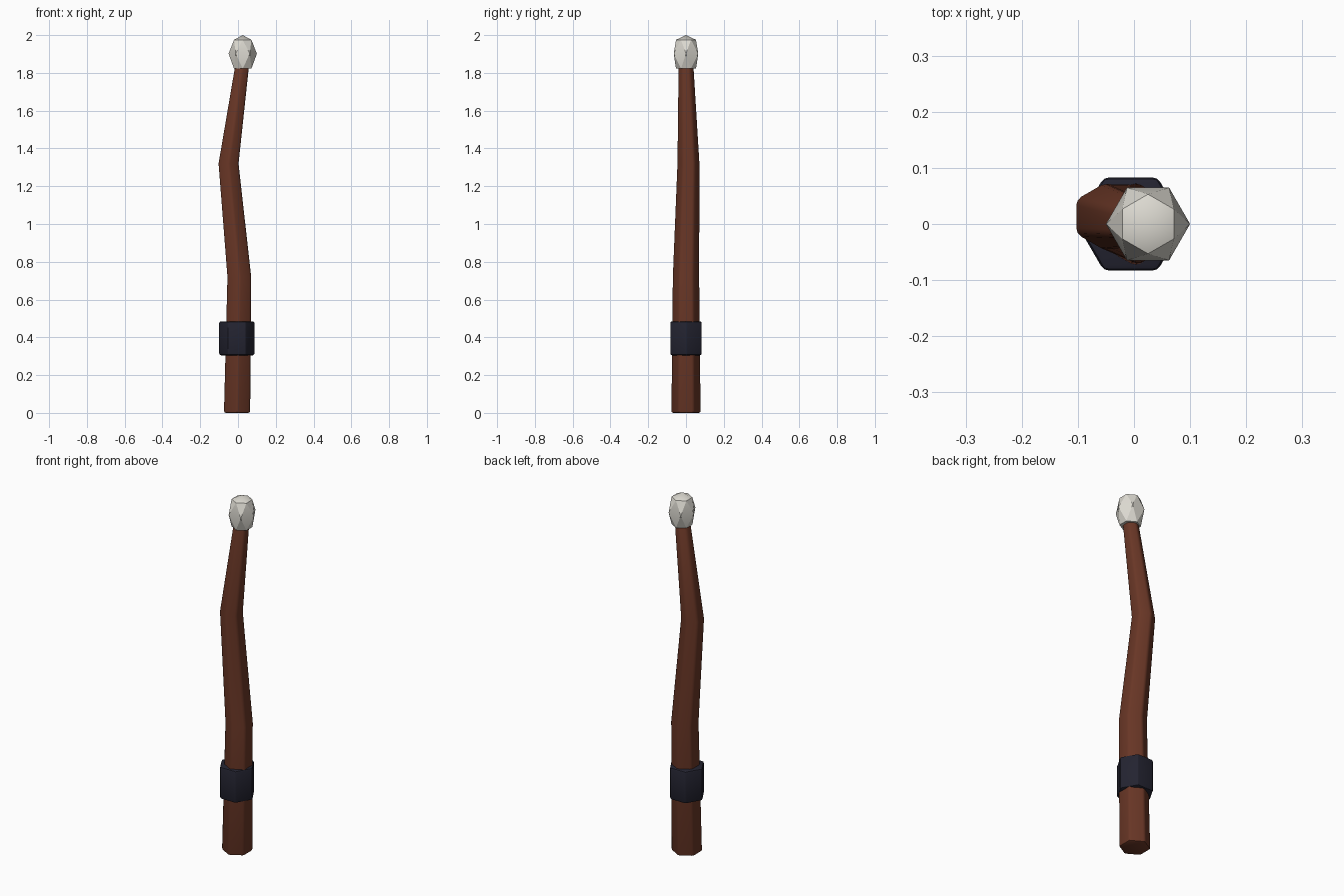
import bpy
import bmesh
import math

if "Cube" in bpy.data.objects:
    bpy.data.objects.remove(bpy.data.objects["Cube"])


def material(name, rgb):
    m = bpy.data.materials.new(name)
    m.diffuse_color = (*rgb, 1)
    m.use_nodes = True
    m.node_tree.nodes["Principled BSDF"].inputs["Base Color"].default_value = m.diffuse_color
    return m


WOOD = material("brown wood", (0.14, 0.037, 0.019))
WRAP = material("dark navy", (0.017, 0.017, 0.03))
GEM = material("off white", (0.72, 0.70, 0.64))


def ring(bm, x, y, z, r, turn):
    """Six vertices around (x, y); turn=0 points along x, 30 along y."""
    return [bm.verts.new((x + r * math.cos(math.radians(60 * i + turn)),
                          y + r * math.sin(math.radians(60 * i + turn)), z))
            for i in range(6)]


def finish(name, bm, mat, bevel=0.0):
    bmesh.ops.recalc_face_normals(bm, faces=bm.faces)
    me = bpy.data.meshes.new(name)
    bm.to_mesh(me)
    bm.free()
    me.materials.append(mat)
    ob = bpy.data.objects.new(name, me)
    bpy.context.collection.objects.link(ob)
    bpy.ops.object.select_all(action='DESELECT')
    ob.select_set(True)
    bpy.context.view_layer.objects.active = ob
    if bevel:
        mod = ob.modifiers.new("rounded edges", 'BEVEL')
        mod.width = bevel
        mod.segments = 2
        mod.limit_method = 'ANGLE'
        mod.angle_limit = math.radians(35)
        bpy.ops.object.modifier_apply(modifier=mod.name)
    bpy.ops.object.shade_smooth_by_angle(angle=math.radians(30))
    return ob


def hex_tube(name, sections, turn, mat, bevel):
    bm = bmesh.new()
    rings = [ring(bm, *s, turn) for s in sections]
    for a, b in zip(rings, rings[1:]):
        for i in range(6):
            j = (i + 1) % 6
            bm.faces.new((a[i], a[j], b[j], b[i]))
    bm.faces.new(rings[0][::-1])
    bm.faces.new(rings[-1])
    return finish(name, bm, mat, bevel)


# Crooked wooden shaft: x, y, z, radius
hex_tube("shaft", [(-0.005, 0, 0.0, 0.080),
                   (0.007, 0, 0.72, 0.0725),
                   (-0.050, 0.013, 1.32, 0.061),
                   (0.022, 0, 1.84, 0.042)], 30, WOOD, 0.010)

# Grip band
hex_tube("grip_band", [(-0.006, 0, 0.305, 0.096),
                       (-0.006, 0, 0.485, 0.096)], 0, WRAP, 0.010)

# Faceted gem: three staggered rings joined by triangles, shallow cap on top
bm = bmesh.new()
gx = 0.025
low = ring(bm, gx, 0, 1.822, 0.053, 30)
mid = ring(bm, gx, 0, 1.902, 0.075, 0)
top = ring(bm, gx, 0, 1.975, 0.053, 30)
apex = bm.verts.new((gx, 0, 2.0))
for i in range(6):
    j = (i + 1) % 6
    for r in (low, top):
        bm.faces.new((mid[i], mid[j], r[i]))
        bm.faces.new((r[i], mid[j], r[j]))
    bm.faces.new((top[i], top[j], apex))
bm.faces.new(low[::-1])
finish("gem_tip", bm, GEM)
